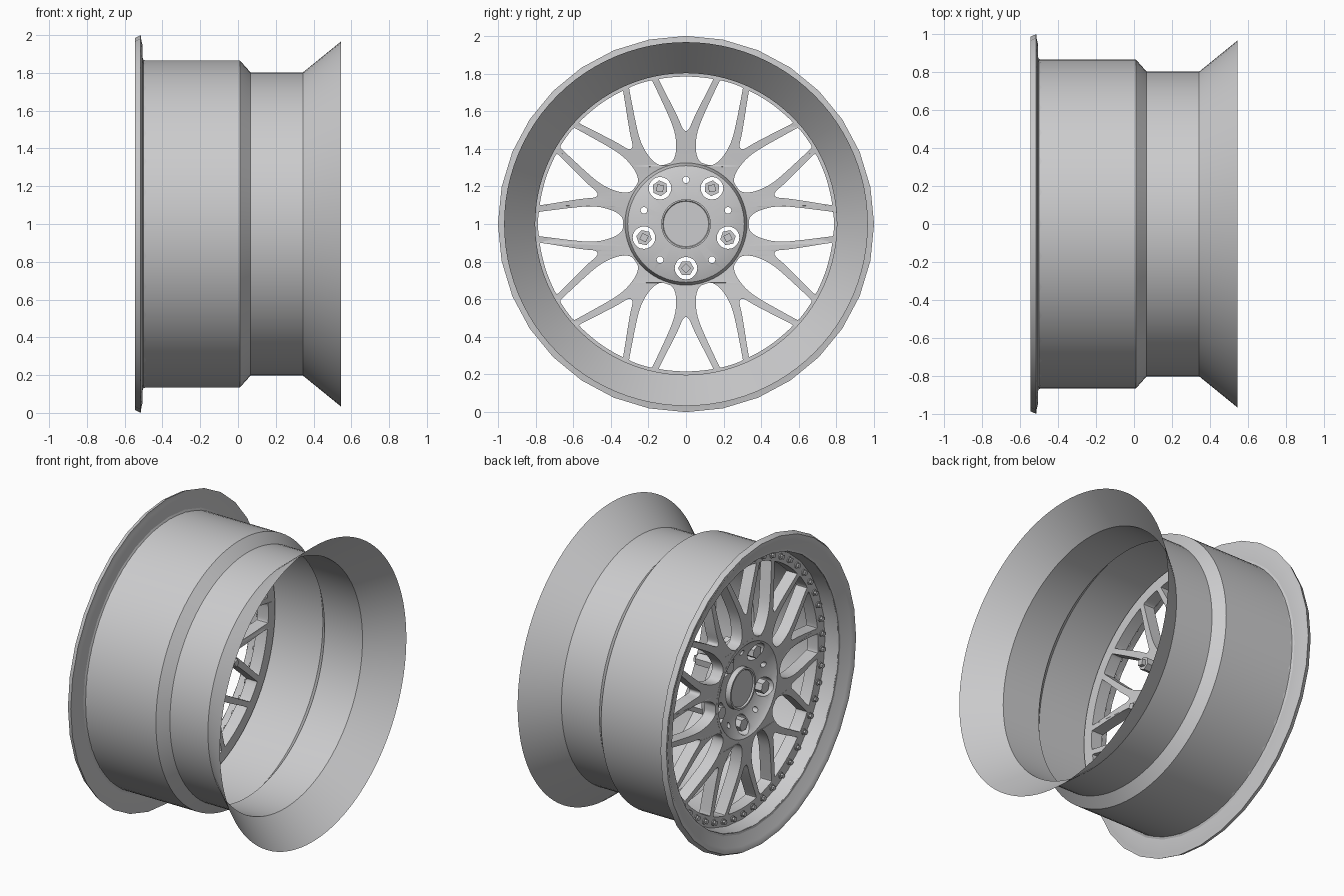
import bpy, bmesh, math
from math import sin, cos, pi, radians
from mathutils import Matrix, Vector

if "Cube" in bpy.data.objects:
    bpy.data.objects.remove(bpy.data.objects["Cube"])

metal = bpy.data.materials.new("brushed_grey")
metal.use_nodes = True
GREY = (0.6, 0.6, 0.61, 1)
metal.diffuse_color = GREY
metal.node_tree.nodes["Principled BSDF"].inputs["Base Color"].default_value = GREY

AXLE = Vector((0, 0, 1))


def add_object(name, mesh, angle=35):
    obj = bpy.data.objects.new(name, mesh)
    bpy.context.collection.objects.link(obj)
    mesh.materials.clear()
    mesh.materials.append(metal)
    bpy.ops.object.select_all(action='DESELECT')
    obj.select_set(True)
    bpy.context.view_layer.objects.active = obj
    bpy.ops.object.shade_smooth_by_angle(angle=radians(angle))
    return obj


def from_bmesh(name, bm, angle=35):
    mesh = bpy.data.meshes.new(name)
    bm.to_mesh(mesh)
    bm.free()
    return add_object(name, mesh, angle)


def lathe(name, profile, sides, closed=False):
    """Spin (x, radius) points around the axle."""
    bm = bmesh.new()
    verts = [bm.verts.new((x, 0, 1 + r)) for x, r in profile]
    edges = [bm.edges.new(p) for p in zip(verts, verts[1:])]
    if closed:
        edges.append(bm.edges.new((verts[-1], verts[0])))
    bmesh.ops.spin(bm, geom=verts + edges, cent=AXLE, axis=(1, 0, 0),
                   angle=2 * pi, steps=sides)
    bmesh.ops.remove_doubles(bm, verts=bm.verts, dist=1e-4)
    bmesh.ops.recalc_face_normals(bm, faces=bm.faces)
    return from_bmesh(name, bm)


def polar(r, degrees):
    """Angle is measured from straight up, in the plane of the wheel."""
    a = radians(degrees)
    return Vector((r * sin(a), r * cos(a)))


def add_rod(bm, r, degrees, x0, x1, radius, sides, tip=1.0):
    """Rod parallel to the axle, running from x0 to x1."""
    p = polar(r, degrees)
    place = (Matrix.Translation(((x0 + x1) / 2, p.x, 1 + p.y))
             @ Matrix.Rotation(radians(-degrees), 4, 'X')
             @ Matrix.Rotation(pi / 2, 4, 'Y'))
    bmesh.ops.create_cone(bm, cap_ends=True, segments=sides, radius1=radius,
                          radius2=radius * tip, depth=abs(x1 - x0), matrix=place)


# Barrel: a thin open shell with a drop centre and a flared inner end
lathe("barrel", [(-.505, .866), (.01, .866), (.067, .802), (.343, .802),
                 (.546, .967)], 96)

# Outer lip: coarser rolled flange with a short inner wall
lathe("outer_lip", [(-.40, .855), (-.50, .868), (-.535, .95), (-.546, .97),
                    (-.546, .985), (-.515, 1.0), (-.512, .975),
                    (-.506, .95), (-.506, .868)], 32)


# Spoke plate: an outline with windows, extruded and gently bowed
def soften(points, rounds=2):
    for _ in range(rounds):
        pairs = zip(points, points[1:] + points[:1])
        points = [q for a, b in pairs for q in (a.lerp(b, .25), a.lerp(b, .75))]
    return points


def window(half, middle):
    """Mirror (radius, offset angle) points about the middle angle."""
    left = [polar(r, middle - d) for r, d in half]
    right = [polar(r, middle + d) for r, d in reversed(half) if d > 0]
    return soften(left + right)


def ring(r, sides):
    return [polar(r, 360 * i / sides) for i in range(sides)]


WIDE = [(.787, 0), (.787, 4.6), (.775, 4.9), (.56, 9.6), (.483, 11.2), (.42, 11),
        (.37, 9.4), (.338, 5.6), (.334, 0)]
NOTCH = [(.787, 0), (.787, 10.6), (.775, 10.6), (.57, 4.3), (.505, 2), (.492, 0)]

outlines = [ring(.856, 96), ring(.31, 64)]
for i in range(10):
    outlines += [window(WIDE, 36 * i + 18), window(NOTCH, 36 * i)]

curve = bpy.data.curves.new("spoke_outline", 'CURVE')
curve.dimensions = '2D'
curve.fill_mode = 'BOTH'
curve.extrude = .04
for points in outlines:
    spline = curve.splines.new('POLY')
    spline.points.add(len(points) - 1)
    spline.use_cyclic_u = True
    for sp, p in zip(spline.points, points):
        sp.co = (p.x, p.y, 0, 1)
outline = bpy.data.objects.new("spoke_outline", curve)
bpy.context.collection.objects.link(outline)
depsgraph = bpy.context.evaluated_depsgraph_get()
plate = bpy.data.meshes.new_from_object(outline.evaluated_get(depsgraph))
bpy.data.objects.remove(outline)
for v in plate.vertices:
    u, w, depth = v.co
    bow = .04 * max(0, min(1, (.78 - math.hypot(u, w)) / .45))
    v.co = (-.37 - bow + depth, u, 1 + w)
bm = bmesh.new()
bm.from_mesh(plate)
bmesh.ops.remove_doubles(bm, verts=bm.verts, dist=1e-5)
bmesh.ops.recalc_face_normals(bm, faces=bm.faces)
from_bmesh("spokes", bm)

# Hub: dished on the outside, with lug holes and small holes cut through
hub = lathe("hub", [(-.38, 0), (-.38, .15), (-.395, .21), (-.43, .285),
                    (-.45, .305), (-.45, .325), (-.37, .325), (-.33, .31),
                    (-.31, .25), (-.30, .14), (-.30, 0)], 64)
bm = bmesh.new()
for i in range(5):
    add_rod(bm, .235, 180 + 72 * i, -.6, -.1, .06, 20)
    add_rod(bm, .235, 72 * i, -.6, -.1, .018, 12)
cutter = from_bmesh("hole_cutter", bm)
cutter.hide_render = True
cut = hub.modifiers.new("holes", 'BOOLEAN')
cut.object = cutter
cut.solver = 'EXACT'
bpy.context.view_layer.objects.active = hub
bpy.ops.object.modifier_apply(modifier=cut.name)
bpy.data.objects.remove(cutter)
add_object("hub_smoothing", hub.data)
bpy.data.objects.remove(bpy.data.objects["hub_smoothing"])

# Centre cap with a raised rim on both faces
lathe("centre_cap", [(-.405, 0), (-.405, .115), (-.415, .12), (-.415, .132),
                     (-.29, .132), (-.29, .124), (-.294, .12), (-.294, 0)], 48)

# Lug bolts: hex heads with square ends reaching inwards
bm = bmesh.new()
for i in range(5):
    angle = 180 + 72 * i
    add_rod(bm, .235, angle, -.42, -.19, .042, 6)
    add_rod(bm, .235, angle, -.19, -.165, .026, 4)
from_bmesh("lug_bolts", bm)

# Small rim bolts around the spoke plate
bm = bmesh.new()
for i in range(50):
    add_rod(bm, .82, 7.2 * i, -.416, -.408, .02, 8)
    add_rod(bm, .82, 7.2 * i, -.416, -.432, .016, 6, tip=.7)
from_bmesh("rim_bolts", bm)
